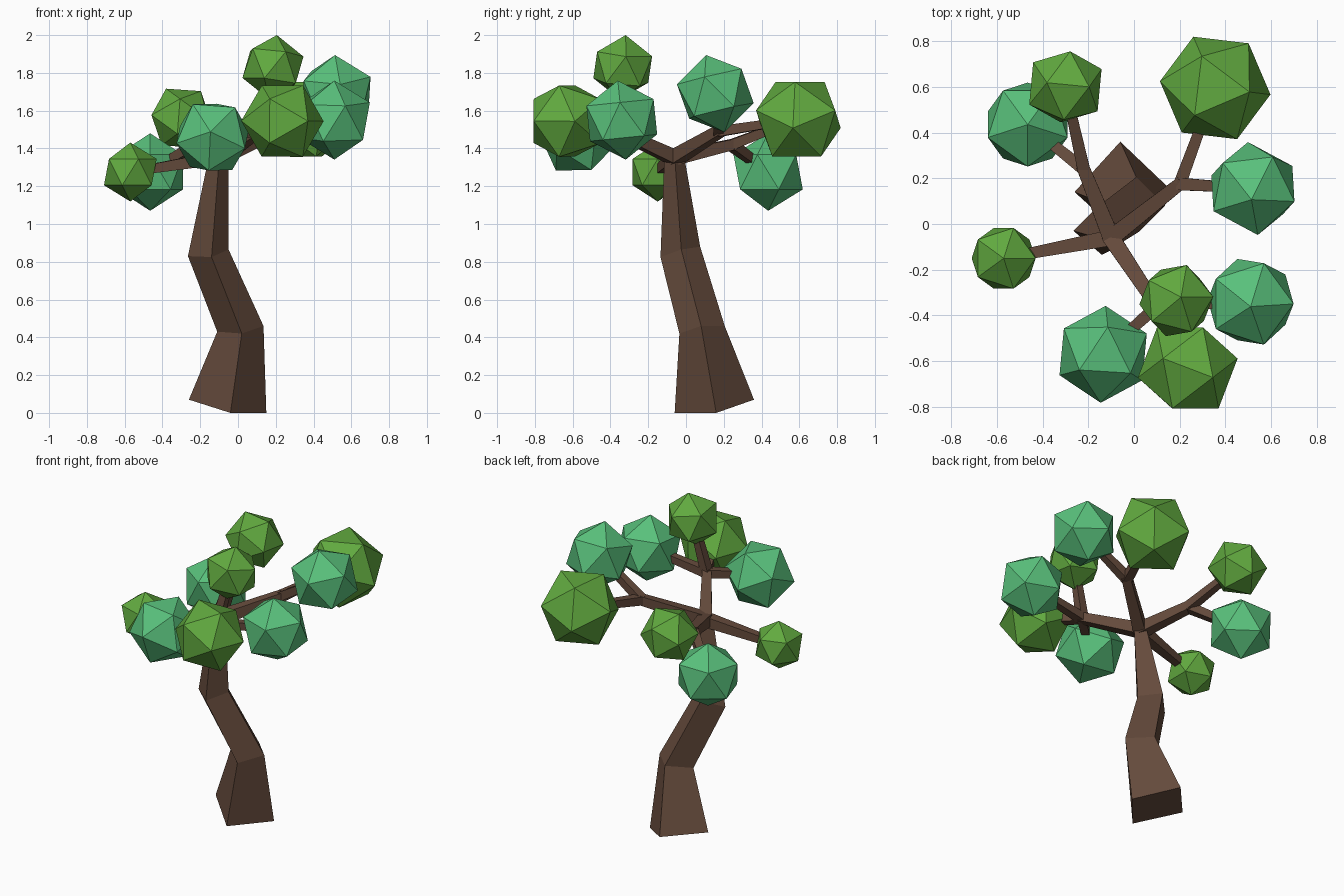
import bpy, bmesh
from math import radians, sin, cos
from mathutils import Vector, Matrix

if "Cube" in bpy.data.objects:
    bpy.data.objects.remove(bpy.data.objects["Cube"])


def material(name, color):
    m = bpy.data.materials.new(name)
    m.diffuse_color = (*color, 1)
    m.use_nodes = True
    m.node_tree.nodes["Principled BSDF"].inputs["Base Color"].default_value = m.diffuse_color
    return m


BARK = material("bark", (0.13, 0.07, 0.045))
GREEN = material("leaf_green", (0.12, 0.40, 0.05))
TEAL = material("leaf_teal", (0.10, 0.53, 0.20))


def finish(bm, name, mat):
    bmesh.ops.recalc_face_normals(bm, faces=bm.faces[:])
    me = bpy.data.meshes.new(name)
    bm.to_mesh(me)
    bm.free()
    me.materials.append(mat)
    ob = bpy.data.objects.new(name, me)
    bpy.context.collection.objects.link(ob)
    return ob


def loft(name, rings, mat):
    """Closed four-sided skin through a list of rings."""
    bm = bmesh.new()
    vs = [[bm.verts.new(p) for p in r] for r in rings]
    for a, b in zip(vs, vs[1:]):
        for i in range(4):
            j = (i + 1) % 4
            bm.faces.new((a[i], a[j], b[j], b[i]))
    bm.faces.new(vs[0][::-1])
    bm.faces.new(vs[-1])
    return finish(bm, name, mat)


def branch(name, points, widths):
    """Square tapering limb along a path."""
    pts = [Vector(p) for p in points]
    rings = []
    for i, (p, w) in enumerate(zip(pts, widths)):
        t = (pts[min(i + 1, len(pts) - 1)] - pts[max(i - 1, 0)]).normalized()
        ref = Vector((0, 0, 1)) if abs(t.z) < 0.9 else Vector((1, 0, 0))
        s = t.cross(ref).normalized()
        u = s.cross(t)
        rings.append([p + (s * a + u * b) * w / 2
                      for a, b in ((-1, -1), (1, -1), (1, 1), (-1, 1))])
    return loft(name, rings, BARK)


def leaf_clump(name, center, r, corner, neighbour, mat):
    """Icosahedron with one corner and the heading of a neighbour corner set."""
    z = Vector(corner).normalized()
    x = Vector(neighbour)
    x = (x - z * x.dot(z)).normalized()
    y = z.cross(x)
    rot = Matrix((x, y, z)).transposed().to_4x4()
    bm = bmesh.new()
    bmesh.ops.create_icosphere(bm, subdivisions=1, radius=r,
                               matrix=Matrix.Translation(center) @ rot)
    return finish(bm, name, mat)


def heading(deg):
    return (cos(radians(deg)), sin(radians(deg)), 0)


# Crooked square trunk
loft("trunk", [
    [(-0.26, 0.14, 0.07), (-0.04, -0.06, 0.0), (0.15, 0.16, 0.0), (-0.06, 0.36, 0.07)],
    [(-0.11, 0.08, 0.43), (0.02, -0.035, 0.42), (0.135, 0.08, 0.46), (0.01, 0.205, 0.46)],
    [(-0.265, -0.03, 0.83), (-0.14, -0.135, 0.825), (-0.05, -0.025, 0.865), (-0.16, 0.075, 0.88)],
    [(-0.16, -0.06, 1.33), (-0.10, -0.115, 1.34), (-0.05, -0.06, 1.36), (-0.10, -0.01, 1.36)],
], BARK)

# Leaf clumps: centre, radius, orientation, colour
clumps = {
    "back_right_top": ((0.355, 0.595, 1.555), 0.248, (-.237, .559, .794), (.60, -.07, .79), GREEN),
    "right_top": ((0.52, 0.155, 1.69), 0.21, (-.03, -.23, .97), (.12, -1, 0), TEAL),
    "front_right": ((0.51, -0.34, 1.55), 0.21, (0, -.1, .99), heading(0), TEAL),
    "crown": ((0.185, -0.335, 1.83), 0.172, (.12, .09, .98), heading(-140), GREEN),
    "front": ((0.235, -0.63, 1.545), 0.222, (.607, -.794, 0), (-.30, -.794, .53), GREEN),
    "front_left": ((-0.135, -0.57, 1.46), 0.214, (-.05, -.98, .13), (.62, -.3, .79), TEAL),
    "left": ((-0.57, -0.15, 1.275), 0.156, (0, 0, 1), heading(0), GREEN),
    "back_left_low": ((-0.465, 0.435, 1.275), 0.205, (0, 0, 1), heading(-90), TEAL),
    "back_left_top": ((-0.30, 0.60, 1.56), 0.177, (-.45, .1, .87), (.6, 0, .85), GREEN),
}
for key, (c, r, d, n, mat) in clumps.items():
    leaf_clump("leaves_" + key, c, r, d, n, mat)

# Limbs from the trunk top, each forking towards its clumps
TOP = (-0.10, -0.06, 1.35)
limbs = {
    "right": ((0.20, 0.175, 1.49), ["back_right_top", "right_top"]),
    "back": ((-0.22, 0.24, 1.42), ["back_left_top", "back_left_low"]),
    "front": ((0.10, -0.36, 1.49), ["crown", "front_right", "front", "front_left"]),
}
for side, (fork, ends) in limbs.items():
    f = Vector(fork)
    over = f + (f - Vector(TOP)).normalized() * 0.02
    branch("limb_" + side, [TOP, over], [0.075, 0.055])
    for e in ends:
        c = Vector(clumps[e][0])
        branch("twig_" + e, [f, f.lerp(c, 0.85)], [0.055, 0.042])
branch("limb_left", [TOP, clumps["left"][0]], [0.07, 0.042])
